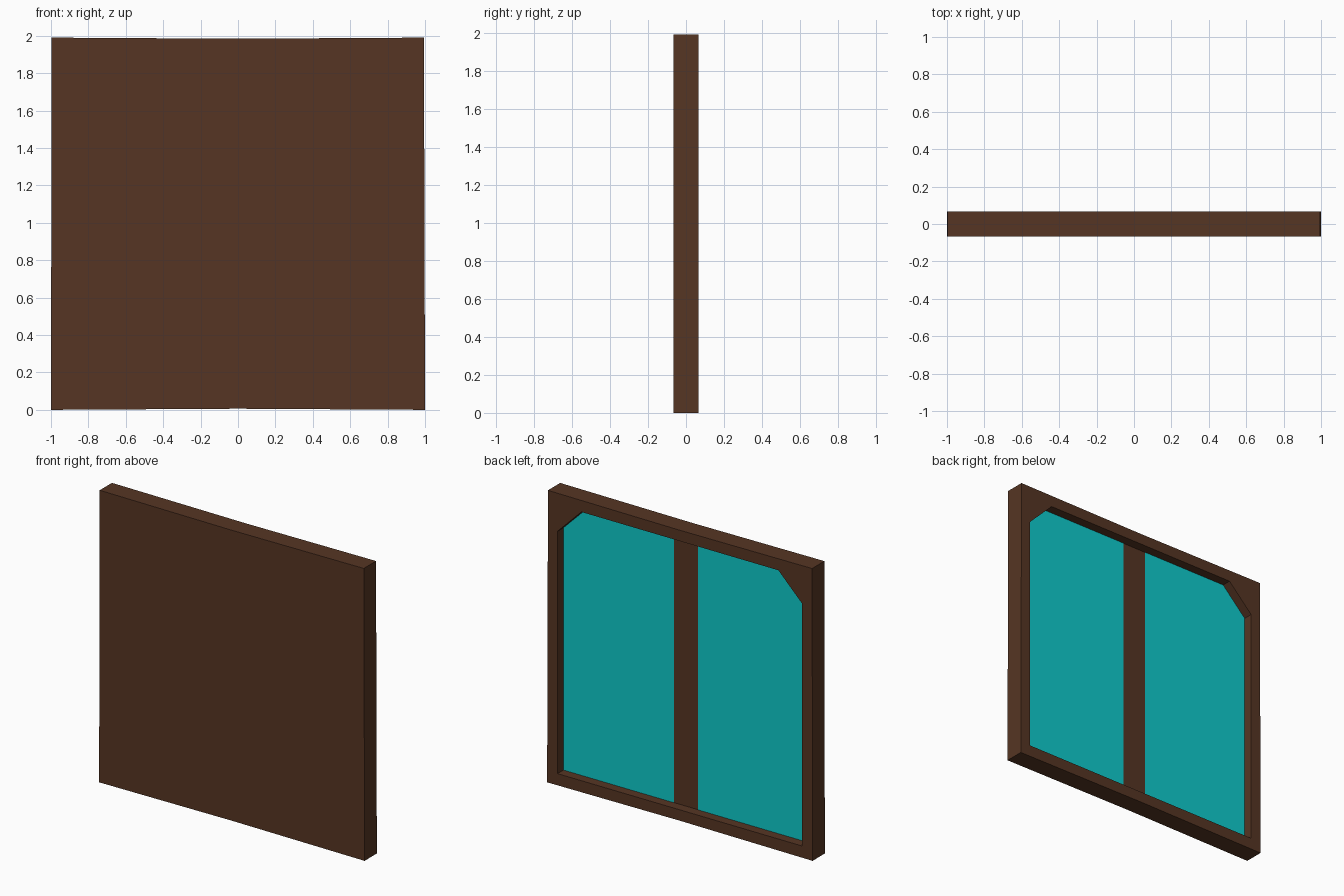
import bpy
import bmesh

if "Cube" in bpy.data.objects:
    bpy.data.objects.remove(bpy.data.objects["Cube"])

HALF_DEPTH = 0.066
FLOOR = 0.0          # y of the recess floor
OPEN_X = 0.922       # half width of the opening
OPEN_BOTTOM, OPEN_TOP = 0.08, 1.91
CHAMFER = 0.18
BAR = 0.09           # half width of the central bar


def material(name, colour):
    mat = bpy.data.materials.new(name)
    mat.use_nodes = True
    mat.diffuse_color = (*colour, 1)
    mat.node_tree.nodes["Principled BSDF"].inputs["Base Color"].default_value = (*colour, 1)
    return mat


def prism(name, outline, y_front, y_back, mat):
    """Extrude an x-z outline along y."""
    bm = bmesh.new()
    face = bm.faces.new([bm.verts.new((x, y_front, z)) for x, z in outline])
    moved = bmesh.ops.extrude_face_region(bm, geom=[face])["geom"]
    verts = [v for v in moved if isinstance(v, bmesh.types.BMVert)]
    bmesh.ops.translate(bm, verts=verts, vec=(0, y_back - y_front, 0))
    bmesh.ops.recalc_face_normals(bm, faces=bm.faces)
    mesh = bpy.data.meshes.new(name)
    bm.to_mesh(mesh)
    bm.free()
    mesh.materials.append(mat)
    obj = bpy.data.objects.new(name, mesh)
    bpy.context.collection.objects.link(obj)
    return obj


wood = material("dark brown wood", (0.093, 0.036, 0.0168))
glass = material("teal glass", (0.0044, 0.597, 0.602))

# Solid slab with slightly bowed edges
frame = prism("window_frame",
              [(-1, 0), (0, 0.006), (1, 0), (0.994, 1.99), (0, 1.984), (-0.996, 1.99)],
              -HALF_DEPTH, HALF_DEPTH, wood)

# Half of the opening, from the centre outwards, with the clipped top corner
edge = [(OPEN_X, OPEN_BOTTOM), (OPEN_X, OPEN_TOP - CHAMFER),
        (OPEN_X - CHAMFER, OPEN_TOP)]
mirrored = [(-x, z) for x, z in reversed(edge)]

# Recess cut into the back of the slab
cutter = prism("recess_cutter", edge + mirrored, FLOOR, HALF_DEPTH * 2, wood)
cutter.hide_render = True
cut = frame.modifiers.new("recess", "BOOLEAN")
cut.operation = "DIFFERENCE"
cut.solver = "EXACT"
cut.object = cutter
bpy.context.view_layer.objects.active = frame
bpy.ops.object.modifier_apply(modifier=cut.name)
bpy.data.objects.remove(cutter)

# Two panes on the recess floor, leaving the bar between them
for name, side in (("left_pane", 1), ("right_pane", -1)):
    half = [(BAR, OPEN_BOTTOM)] + edge + [(BAR, OPEN_TOP)]
    prism(name, [(side * x, z) for x, z in half], FLOOR - 0.001, FLOOR + 0.002, glass)
